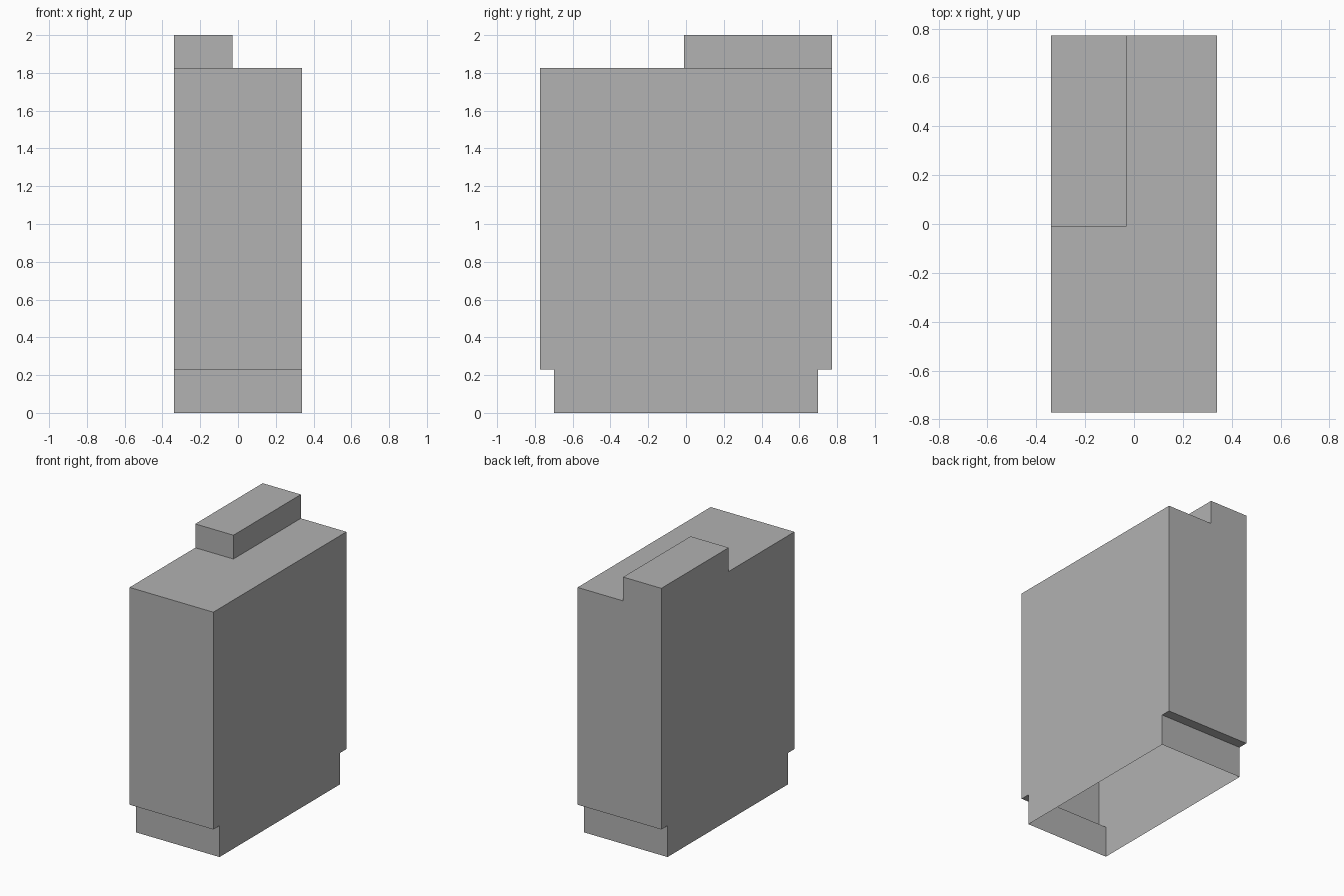
import bpy
import bmesh
import math
from mathutils import Vector

cube = bpy.data.objects.get("Cube")
if cube:
    bpy.data.objects.remove(cube, do_unlink=True)

HALF_WIDTH, HALF_DEPTH, FOOT_DEPTH = 0.34, 0.772, 0.70
LEDGE_Z, ROOF_Z, TOP_Z = 0.23, 1.825, 2.0
RIDGE_X, RIDGE_Y = -0.03, -0.01

# Plain grey material
grey = bpy.data.materials.new("plain_grey")
grey.use_nodes = True
colour = (0.445, 0.445, 0.445, 1.0)
grey.diffuse_color = colour
grey.node_tree.nodes["Principled BSDF"].inputs["Base Color"].default_value = colour

# Body: side profile with a recessed foot, extruded across the width
bm = bmesh.new()
half_profile = [(FOOT_DEPTH, 0), (FOOT_DEPTH, LEDGE_Z),
                (HALF_DEPTH, LEDGE_Z), (HALF_DEPTH, ROOF_Z)]
profile = half_profile + [(-y, z) for y, z in reversed(half_profile)]
side = bm.faces.new([bm.verts.new((-HALF_WIDTH, y, z)) for y, z in profile])
swept = bmesh.ops.extrude_face_region(bm, geom=[side], use_keep_orig=True)["geom"]
bmesh.ops.translate(bm, vec=(2 * HALF_WIDTH, 0, 0),
                    verts=[g for g in swept if isinstance(g, bmesh.types.BMVert)])
bmesh.ops.recalc_face_normals(bm, faces=bm.faces[:])

# Open underside: the body is a hollow shell
bottom = [f for f in bm.faces if f.calc_center_median().z < 0.001]
bmesh.ops.delete(bm, geom=bottom, context='FACES_ONLY')

# Ridge: cut the roof and raise its back right quarter
for point, normal in (((RIDGE_X, 0, 0), (1, 0, 0)), ((0, RIDGE_Y, 0), (0, 1, 0))):
    bmesh.ops.bisect_plane(bm, geom=bm.verts[:] + bm.edges[:] + bm.faces[:],
                           plane_co=point, plane_no=normal)


def on_ridge(face):
    c = face.calc_center_median()
    return c.z > ROOF_Z - 0.001 and c.x < RIDGE_X and c.y > RIDGE_Y


ridge = [f for f in bm.faces if on_ridge(f)]
raised = bmesh.ops.extrude_face_region(bm, geom=ridge)["geom"]
bmesh.ops.translate(bm, vec=Vector((0, 0, TOP_Z - ROOF_Z)),
                    verts=[g for g in raised if isinstance(g, bmesh.types.BMVert)])
bmesh.ops.delete(bm, geom=[f for f in ridge if f.is_valid], context='FACES_ONLY')

# Merge the flat pieces back into whole faces
bmesh.ops.dissolve_limit(bm, angle_limit=math.radians(1),
                         verts=bm.verts[:], edges=bm.edges[:])

mesh = bpy.data.meshes.new("stepped_shell")
bm.to_mesh(mesh)
bm.free()
mesh.materials.append(grey)
shell = bpy.data.objects.new("stepped_shell", mesh)
bpy.context.collection.objects.link(shell)
